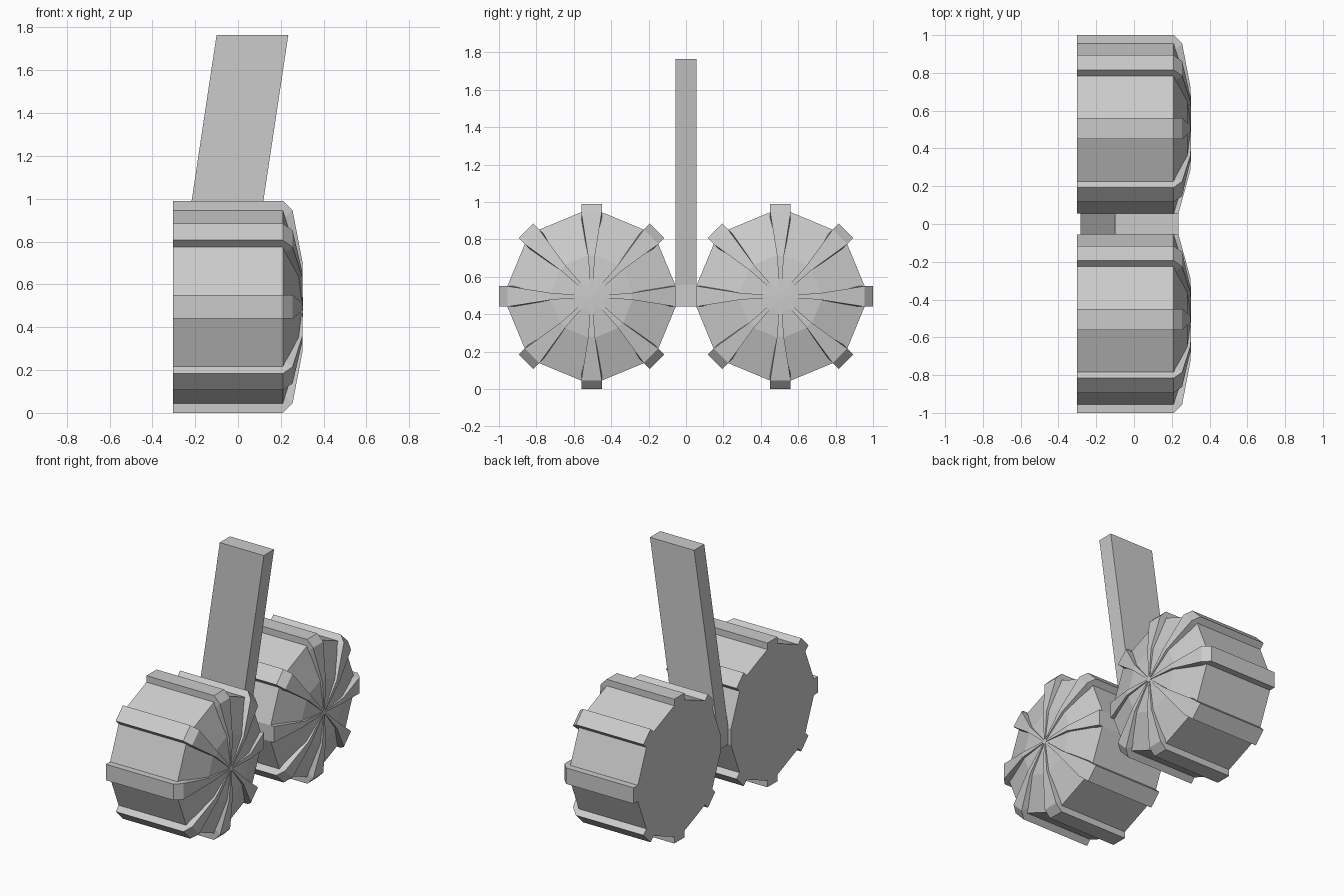
import bpy, bmesh, math

if "Cube" in bpy.data.objects:
    bpy.data.objects.remove(bpy.data.objects["Cube"])

CY, CZ = 0.505, 0.495      # wheel centre
BACK = -0.303


def finish(bm, name):
    bmesh.ops.recalc_face_normals(bm, faces=bm.faces)
    me = bpy.data.meshes.new(name)
    bm.to_mesh(me)
    bm.free()
    ob = bpy.data.objects.new(name, me)
    bpy.context.collection.objects.link(ob)
    return ob


def place(x, r, w, ang, side):
    """Point at radius r and sideways offset w, turned about the wheel axis."""
    c, s = math.cos(ang), math.sin(ang)
    return (x, side * (CY + r * c - w * s), CZ + r * s + w * c)


def wheel_body(name, side):
    # 16-sided drum with alternating narrow and wide faces, and a shallow dome
    bm = bmesh.new()
    rings = []
    for x, r, w in [(BACK, .45, .055), (.21, .45, .055), (.283, .22, .018), (.295, .08, .007)]:
        rings.append([bm.verts.new(place(x, r, s * w, k * math.pi / 4, side))
                      for k in range(8) for s in (-1, 1)])
    for a, b in zip(rings, rings[1:]):
        for i in range(16):
            j = (i + 1) % 16
            bm.faces.new((a[i], a[j], b[j], b[i]))
    bm.faces.new(rings[0])
    tip = bm.verts.new(place(.299, 0, 0, 0, side))
    for i in range(16):
        bm.faces.new((rings[-1][i], rings[-1][(i + 1) % 16], tip))
    return finish(bm, name)


def rib(name, k, side):
    # tread bar that bends over the rim and tapers to the hub
    if k == 4:   # side facing the handle has no raised tread
        top = [(BACK, .45), (.21, .45), (.235, .45), (.30, .215), (.303, 0)]
    else:
        top = [(BACK, .495), (.21, .495), (.255, .45), (.30, .215), (.303, 0)]
    low = [(BACK, .43), (.19, .43), (.20, .40), (.20, .215), (.20, 0)]
    wid = [.055, .055, .055, .018, .004]
    bm = bmesh.new()
    rows = []
    for t, l, w in zip(top, low, wid):
        rows.append([bm.verts.new(place(x, r, s * w, k * math.pi / 4, side))
                     for (x, r), s in ((t, -1), (t, 1), (l, 1), (l, -1))])
    for a, b in zip(rows, rows[1:]):
        for i in range(4):
            j = (i + 1) % 4
            bm.faces.new((a[i], a[j], b[j], b[i]))
    bm.faces.new(rows[0])
    bm.faces.new(rows[-1])
    return finish(bm, name)


def slab(name, profile, half):
    # XZ outline extruded across y
    bm = bmesh.new()
    face = bm.faces.new([bm.verts.new((x, -half, z)) for x, z in profile])
    ext = bmesh.ops.extrude_face_region(bm, geom=[face])
    verts = [v for v in ext["geom"] if isinstance(v, bmesh.types.BMVert)]
    bmesh.ops.translate(bm, verts=verts, vec=(0, 2 * half, 0))
    return finish(bm, name)


# Two mirrored wheels
for side, label in ((1, "rear"), (-1, "front")):
    wheel_body(f"{label}_wheel", side)
    for k in range(8):
        rib(f"{label}_wheel_rib_{k + 1}", k, side)

# Leaning handle with a straight block between the wheels
slab("handle", [(-.282, .44), (.053, .44), (.053, .555), (.235, 1.765),
                (-.10, 1.765), (-.282, .555)], .055)
